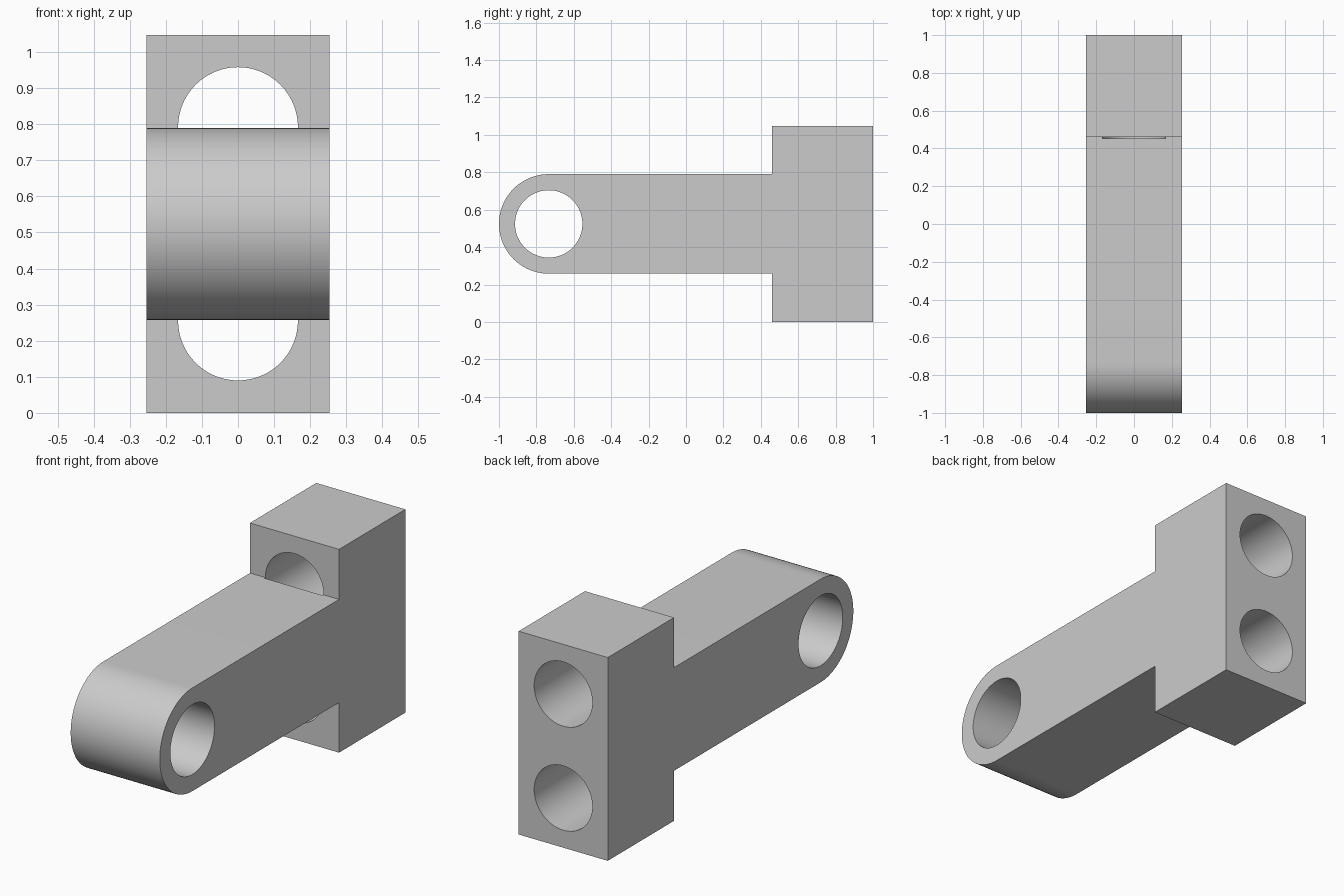
import bpy
import math

cube = bpy.data.objects.get("Cube")
if cube:
    bpy.data.objects.remove(cube, do_unlink=True)

HALF_W = 0.254
MID_Z, HEIGHT = 0.524, 1.048
ARM_R, PIN_R, BOLT_R = 0.266, 0.18, 0.166
PIN_Y, STEP_Y = -1 + ARM_R, 0.46

grey = bpy.data.materials.new("light grey")
grey.use_nodes = True
grey.diffuse_color = (0.6, 0.6, 0.6, 1)
grey.node_tree.nodes["Principled BSDF"].inputs["Base Color"].default_value = grey.diffuse_color


def extrude_profile(name, points):
    """Prism along x from a closed (y, z) outline."""
    n = len(points)
    verts = [(x, y, z) for x in (-HALF_W, HALF_W) for y, z in points]
    faces = [tuple(reversed(range(n))), tuple(range(n, 2 * n))]
    faces += [(i, (i + 1) % n, n + (i + 1) % n, n + i) for i in range(n)]
    mesh = bpy.data.meshes.new(name)
    mesh.from_pydata(verts, [], faces)
    obj = bpy.data.objects.new(name, mesh)
    bpy.context.collection.objects.link(obj)
    mesh.materials.append(grey)
    return obj


def drill(target, radius, depth, location, rotation):
    """Cut a round hole and discard the cutter."""
    bpy.ops.mesh.primitive_cylinder_add(vertices=96, radius=radius, depth=depth,
                                        location=location, rotation=rotation)
    cutter = bpy.context.object
    cutter.name = "hole_cutter"
    cutter.hide_render = True
    cutter.data.materials.append(grey)
    bpy.ops.object.select_all(action='DESELECT')
    target.select_set(True)
    bpy.context.view_layer.objects.active = target
    mod = target.modifiers.new("hole", 'BOOLEAN')
    mod.operation, mod.solver, mod.object = 'DIFFERENCE', 'EXACT', cutter
    bpy.ops.object.modifier_apply(modifier=mod.name)
    bpy.data.objects.remove(cutter, do_unlink=True)


# T-shaped side outline: mounting block, then the rounded arm end
outline = [(STEP_Y, MID_Z - ARM_R), (STEP_Y, 0), (1, 0),
           (1, HEIGHT), (STEP_Y, HEIGHT), (STEP_Y, MID_Z + ARM_R)]
STEPS = 48
for i in range(STEPS + 1):
    a = math.pi / 2 + math.pi * i / STEPS
    outline.append((PIN_Y + ARM_R * math.cos(a), MID_Z + ARM_R * math.sin(a)))
bracket = extrude_profile("bracket_arm", outline)

# Pin hole across the arm end
drill(bracket, PIN_R, 1, (0, PIN_Y, MID_Z), (0, math.pi / 2, 0))

# Bolt holes from the back, ending just inside the arm
HOLE_FRONT, HOLE_BACK = 0.452, 1.1
for side in (-1, 1):
    drill(bracket, BOLT_R, HOLE_BACK - HOLE_FRONT,
          (0, (HOLE_FRONT + HOLE_BACK) / 2, MID_Z + side * 0.268),
          (math.pi / 2, 0, 0))

bpy.ops.object.shade_smooth_by_angle(angle=math.radians(30))
